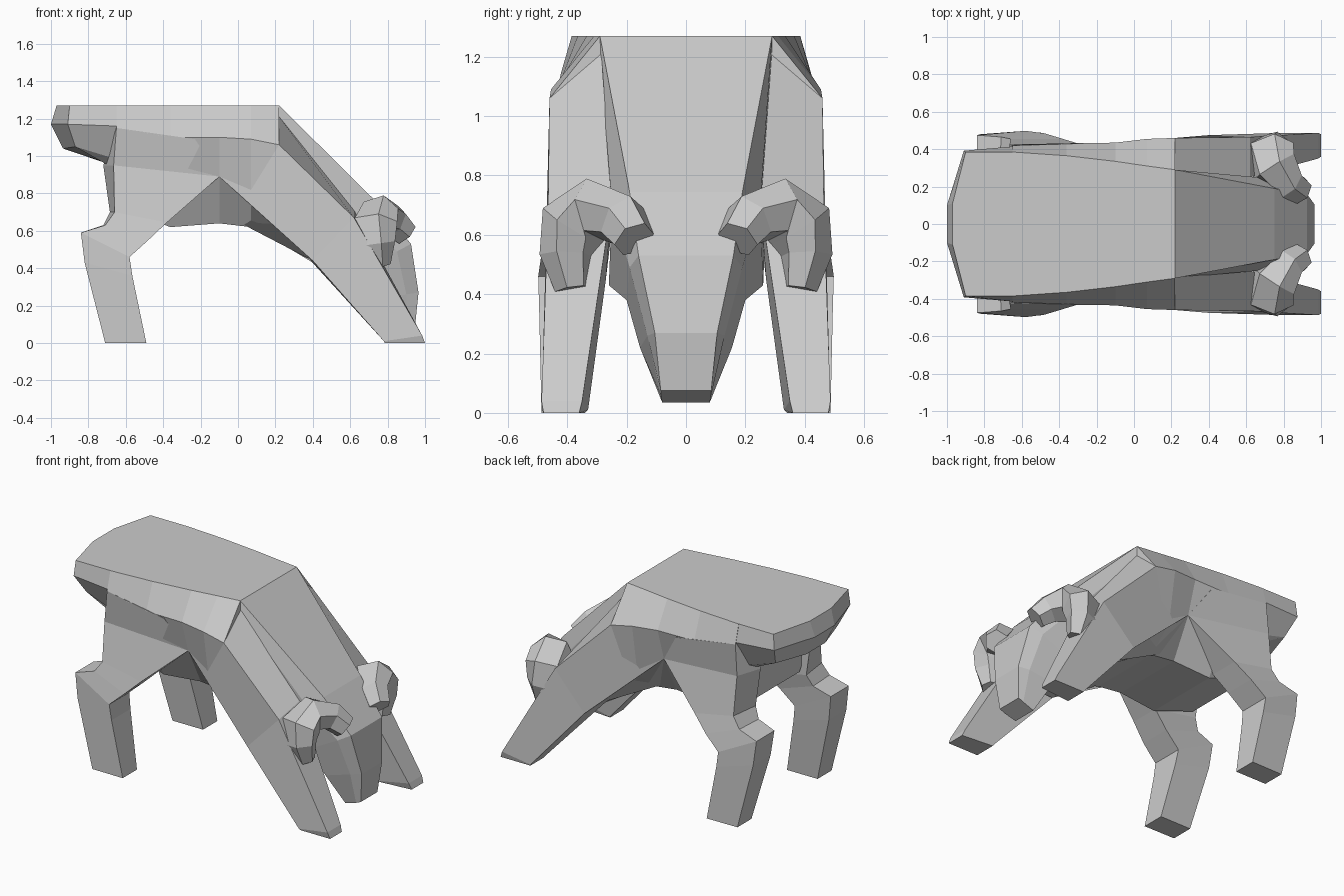
import bpy, bmesh, math
from mathutils import Vector


def loft(name, rings):
    """Skin a list of equal-length point rings and cap both ends."""
    bm = bmesh.new()
    loops = [[bm.verts.new(p) for p in r] for r in rings]
    n = len(loops[0])
    for a, b in zip(loops, loops[1:]):
        for i in range(n):
            bm.faces.new((a[i], a[(i + 1) % n], b[(i + 1) % n], b[i]))
    bm.faces.new(loops[0])
    bm.faces.new(loops[-1])
    bmesh.ops.recalc_face_normals(bm, faces=bm.faces)
    me = bpy.data.meshes.new(name)
    bm.to_mesh(me)
    bm.free()
    ob = bpy.data.objects.new(name, me)
    bpy.context.collection.objects.link(ob)
    return ob


def pair(name, rings):
    """Same part on both sides of the body."""
    for side, s in (("right", -1), ("left", 1)):
        loft(f"{name}_{side}", [[(x, s * y, z) for x, y, z in r] for r in rings])


def sym(half):
    """Complete a half ring by mirroring it across y = 0."""
    return half + [(x, -y, z) for x, y, z in reversed(half)]


# Torso: sections along x, half profile from seat edge to belly
sections = [
    (-0.65, [(0.385, 1.27), (0.42, 1.15), (0.37, 0.92), (0.24, 0.72)]),
    (-0.36, [(0.365, 1.27), (0.43, 1.10), (0.37, 0.84), (0.25, 0.62)]),
    (-0.10, [(0.335, 1.27), (0.435, 1.10), (0.37, 0.89), (0.24, 0.64)]),
    (0.07, [(0.31, 1.27), (0.455, 1.09), (0.40, 0.76), (0.24, 0.62)]),
    (0.22, [(0.29, 1.27), (0.46, 1.06), (0.42, 0.70), (0.25, 0.58)]),
]
loft("torso", [sym([(x, y, z) for y, z in prof]) for x, prof in sections])

# Rump overhang: stacked outlines
loft("rump", [
    sym([(-0.64, 0.384, 1.27), (-0.90, 0.385, 1.27), (-0.97, 0.11, 1.27)]),
    sym([(-0.64, 0.415, 1.16), (-0.91, 0.392, 1.17), (-1.00, 0.10, 1.17)]),
    sym([(-0.64, 0.34, 0.98), (-0.87, 0.32, 1.05), (-0.935, 0.10, 1.04)]),
    sym([(-0.64, 0.30, 0.92), (-0.69, 0.28, 0.96), (-0.70, 0.10, 0.96)]),
])

# Neck and head: half sections of top edge, side edge, underside
spine = [
    [(0.22, 0.29, 1.27), (0.20, 0.29, 1.20), (0.10, 0.25, 0.61)],
    [(0.75, 0.19, 0.745), (0.66, 0.25, 0.70), (0.40, 0.26, 0.43)],
    [(0.925, 0.16, 0.53), (0.85, 0.19, 0.49), (0.64, 0.20, 0.38)],
    [(0.965, 0.105, 0.27), (0.90, 0.13, 0.26), (0.74, 0.155, 0.22)],
    [(0.945, 0.085, 0.075), (0.91, 0.085, 0.06), (0.83, 0.08, 0.035)],
]
loft("neck_and_head", [sym(half) for half in spine])

# Front legs, sweeping forward from the shoulder
pair("front_leg", [
    [(0.22, 0.46, 1.06), (-0.10, 0.37, 0.89), (-0.10, 0.24, 0.70), (0.22, 0.285, 1.21)],
    [(0.62, 0.465, 0.67), (0.40, 0.475, 0.44), (0.38, 0.27, 0.45), (0.62, 0.25, 0.71)],
    [(0.985, 0.487, 0.04), (0.78, 0.487, 0.01), (0.78, 0.33, 0.01), (0.985, 0.35, 0.04)],
    [(1.00, 0.48, 0.0), (0.785, 0.48, 0.0), (0.785, 0.34, 0.0), (1.00, 0.36, 0.0)],
])

# Hind legs with the hock step: front (x, y, z), back (x, y, z), inner back (x, y)
hind = [
    ((-0.23, 0.434, 1.09), (-0.65, 0.42, 1.15), (-0.66, 0.24)),
    ((-0.10, 0.37, 0.89), (-0.665, 0.425, 0.95), (-0.72, 0.26)),
    ((-0.38, 0.455, 0.645), (-0.66, 0.455, 0.70), (-0.685, 0.26)),
    ((-0.48, 0.485, 0.55), (-0.71, 0.465, 0.63), (-0.72, 0.28)),
    ((-0.58, 0.498, 0.46), (-0.84, 0.475, 0.59), (-0.84, 0.29)),
    ((-0.565, 0.495, 0.36), (-0.82, 0.48, 0.43), (-0.82, 0.30)),
    ((-0.49, 0.487, 0.0), (-0.71, 0.485, 0.0), (-0.71, 0.34)),
]
pair("hind_leg", [[f, b, (i[0], i[1], b[2]), (f[0], i[1], f[2])] for f, b, i in hind])

# Curled horns: six-sided tube, deeper front to back, along (point, radius)
path = [
    ((0.895, 0.175, 0.585), 0.072),
    ((0.83, 0.215, 0.65), 0.090),
    ((0.75, 0.305, 0.685), 0.105),
    ((0.725, 0.385, 0.63), 0.110),
    ((0.735, 0.405, 0.53), 0.088),
    ((0.755, 0.385, 0.415), 0.058),
]
pts = [Vector(p) for p, r in path]
depth = [1.0, 1.0, 1.25, 1.25, 1.25, 1.1]
rings = []
for k, (p, r) in enumerate(path):
    t = (pts[min(k + 1, len(pts) - 1)] - pts[max(k - 1, 0)]).normalized()
    ref = Vector((1, 0.3, 0.3))
    u = (ref - t * t.dot(ref)).normalized()
    v = t.cross(u)
    rings.append([tuple(pts[k] + r * (depth[k] * math.cos(a) * u + math.sin(a) * v))
                  for a in (math.radians(60 * j) for j in range(6))])
pair("horn", rings)
